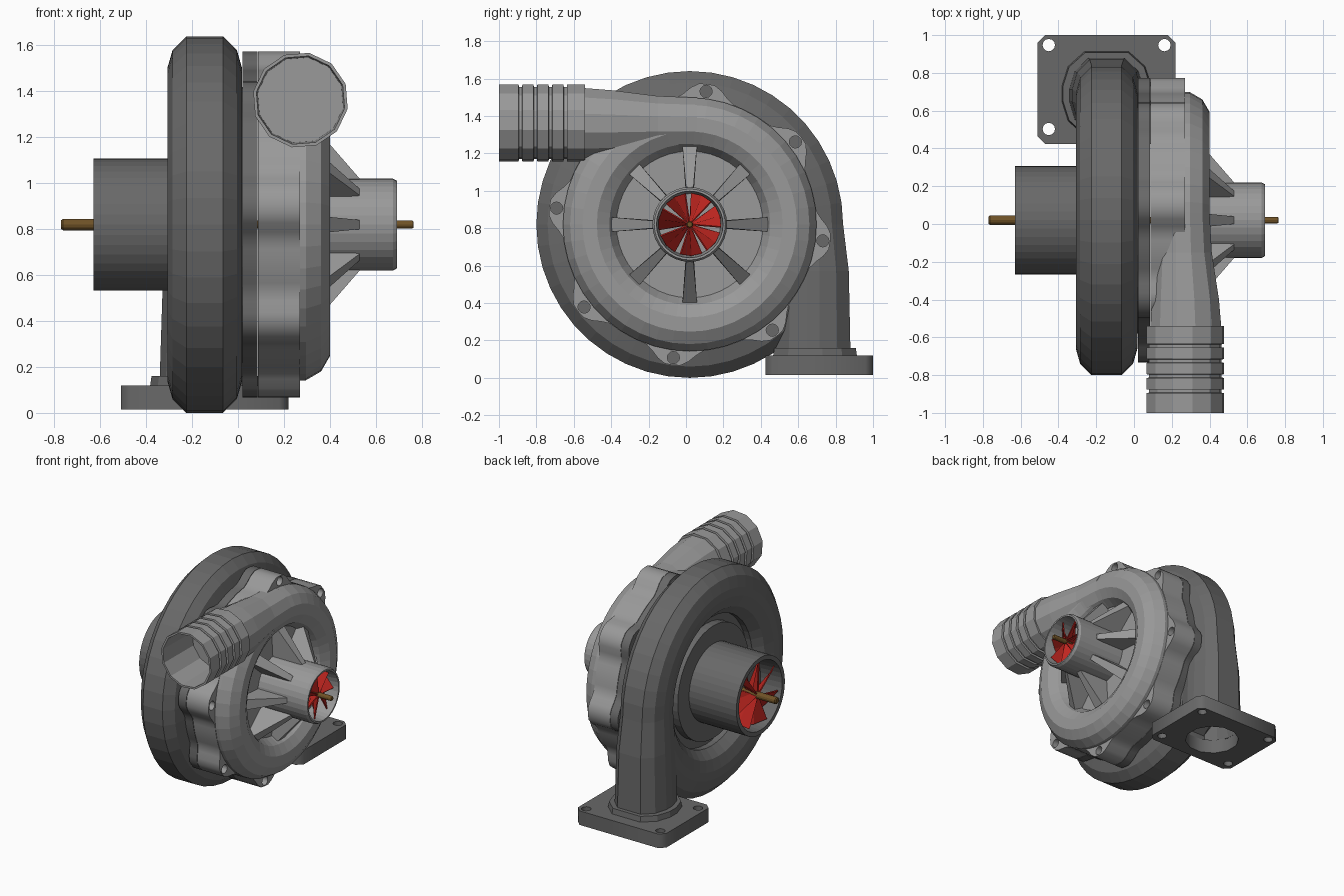
import bpy, bmesh
from math import sin, cos, pi, radians
from mathutils import Matrix, Vector

if "Cube" in bpy.data.objects:
    bpy.data.objects.remove(bpy.data.objects["Cube"])

CY, CZ = 0.02, 0.83                      # shaft axis runs along x through here


def material(name, rgb):
    m = bpy.data.materials.new(name)
    m.diffuse_color = (*rgb, 1)
    m.use_nodes = True
    m.node_tree.nodes["Principled BSDF"].inputs["Base Color"].default_value = m.diffuse_color
    return m


DARK = material("cast_iron", (0.14, 0.14, 0.14))
LIGHT = material("aluminium", (0.32, 0.32, 0.32))
RED = material("wheel_red", (0.55, 0.02, 0.015))
BROWN = material("shaft_bronze", (0.16, 0.085, 0.02))


def finish(name, bm, mat):
    bmesh.ops.remove_doubles(bm, verts=bm.verts, dist=1e-5)
    bmesh.ops.recalc_face_normals(bm, faces=bm.faces)
    me = bpy.data.meshes.new(name)
    bm.to_mesh(me)
    bm.free()
    me.materials.append(mat)
    ob = bpy.data.objects.new(name, me)
    bpy.context.collection.objects.link(ob)
    return ob


def skin(name, rings, mat, loop=False, caps=False):
    """Join equal rings of points with quads."""
    bm = bmesh.new()
    vs = [[bm.verts.new(p) for p in ring] for ring in rings]
    n, m = len(vs), len(vs[0])
    for i in range(n if loop else n - 1):
        a, b = vs[i], vs[(i + 1) % n]
        for j in range(m):
            k = (j + 1) % m
            bm.faces.new((a[j], a[k], b[k], b[j]))
    if caps:
        bm.faces.new(vs[0])
        bm.faces.new(vs[-1])
    return finish(name, bm, mat)


def lathe(name, profile, mat, segs=40):
    """Spin a closed (x, radius) profile about the shaft axis."""
    rings = []
    for i in range(segs):
        a = 2 * pi * i / segs
        rings.append([(x, CY + r * cos(a), CZ + r * sin(a)) for x, r in profile])
    return skin(name, rings, mat, loop=True)


def plate(name, outlines, lo, hi, mat, along_x=False):
    """Extruded flat plate; outlines after the first become holes."""
    cu = bpy.data.curves.new(name, 'CURVE')
    cu.dimensions, cu.fill_mode, cu.extrude = '2D', 'BOTH', (hi - lo) / 2
    for pts in outlines:
        s = cu.splines.new('POLY')
        s.points.add(len(pts) - 1)
        for q, (u, v) in zip(s.points, pts):
            q.co = (u, v, 0, 1)
        s.use_cyclic_u = True
    tmp = bpy.data.objects.new(name + "_outline", cu)
    bpy.context.collection.objects.link(tmp)
    bpy.context.view_layer.update()
    me = bpy.data.meshes.new_from_object(tmp.evaluated_get(bpy.context.evaluated_depsgraph_get()))
    bpy.data.objects.remove(tmp)
    me.transform(Matrix.Translation((0, 0, (lo + hi) / 2)))
    if along_x:
        me.transform(Matrix(((0, 0, 1, 0), (1, 0, 0, 0), (0, 1, 0, 0), (0, 0, 0, 1))))
    bm = bmesh.new()
    bm.from_mesh(me)
    return finish(name, bm, mat)


def circle(u, v, r, n=12, turn=0.0):
    return [(u + r * cos(2 * pi * i / n + turn), v + r * sin(2 * pi * i / n + turn)) for i in range(n)]


# Turbine scroll: faceted section spun round the shaft
TX, TR = -0.145, 0.65
quarter = [(0.163, 0.03), (0.14, 0.11), (0.08, 0.17)]
section = (quarter + [(-x, r) for x, r in quarter[::-1]]
           + [(-x, -r) for x, r in quarter] + [(x, -r) for x, r in quarter[::-1]])
lathe("turbine_scroll", [(TX + x, TR + r) for x, r in section], DARK, 44)

# Turbine inlet neck with collar and hollow mouth
neck = [(0.83, 1, 1, 0.67), (0.58, 1.12, 1.12, 0.68), (0.17, 1.2, 1.17, 0.68),
        (0.17, 1.42, 1.28, 0.69), (0.125, 1.46, 1.32, 0.69), (0.125, 1.12, 1.08, 0.69),
        (0.17, 1.08, 1.05, 0.68), (0.45, 1.0, 1.0, 0.68)]
skin("turbine_inlet_neck",
     [[(TX + x * sx, y + r * sy, z) for x, r in section] for z, sx, sy, y in neck], DARK, caps=True)

# Mounting flange with chamfered corners and bolt holes
fx, fy, ch = 0.365, 0.288, 0.04
corner = [(fx, fy - ch), (fx - ch, fy)]
rim = corner + [(-x, y) for x, y in corner[::-1]]
rim += [(-x, -y) for x, y in rim]
rim = [(TX + x, 0.712 + y) for x, y in rim]
holes = [circle(TX + sx * 0.306, 0.725 + sy * 0.222, 0.033) for sx in (-1, 1) for sy in (-1, 1)]
plate("inlet_flange", [rim, circle(TX, 0.69, 0.19, 12, pi / 12)] + holes, 0.025, 0.13, DARK)

# Turbine core and exhaust pipe
lathe("exhaust_pipe", [(-0.63, 0.287), (-0.63, 0.255), (-0.46, 0.245), (-0.46, 0), (0.03, 0),
                       (0.03, 0.6), (-0.18, 0.6), (-0.18, 0.42), (-0.24, 0.42), (-0.24, 0.287)], DARK)

# Lobed joint plates with eight bolt lobes
lobes = [83 + 45 * k for k in range(8)]
outline = []
for i in range(112):
    a = 83 + i * 360 / 112
    d = min(abs((a - 83) % 45), 45 - (a - 83) % 45)
    r = 0.68 + 0.077 * (0.5 + 0.5 * cos(pi * min(max(d - 2, 0) / 12, 1)))
    outline.append((CY + r * cos(radians(a)), CZ + r * sin(radians(a))))
bolts = [circle(CY + 0.717 * cos(radians(a)), CZ + 0.717 * sin(radians(a)), 0.033) for a in lobes]
plate("joint_plate_rear", [outline], 0.02, 0.085, DARK, True)
plate("joint_plate_front", [outline] + bolts, 0.088, 0.27, LIGHT, True)

# Compressor scroll
KX, KR, KT = 0.257, 0.535, 0.148
lathe("compressor_scroll", circle(KX, KR, KT, 12, pi / 12), LIGHT, 44)

# Compressor outlet duct widening towards the front
duct = [(0.06, 0.148, 0.257, 1.365), (-0.15, 0.155, 0.262, 1.367),
        (-0.4, 0.184, 0.272, 1.37), (-0.56, 0.195, 0.275, 1.372)]
skin("outlet_duct", [[(u, y, v) for u, v in circle(x, z, r, 12, pi / 12)] for y, r, x, z in duct],
     LIGHT, caps=True)

# Outlet hose coupler with four grooves and an open mouth
R = 0.209
coupler = [(-0.54, R)]
for y in (-0.645, -0.725, -0.805, -0.885):
    coupler += [(y + 0.01, R), (y + 0.008, R - 0.014), (y - 0.008, R - 0.014), (y - 0.01, R)]
coupler += [(-1.0, R), (-1.0, R - 0.014), (-0.66, R - 0.02)]
skin("outlet_coupler", [[(u, y, v) for u, v in circle(0.272, 1.372, r, 12, pi / 12 + 0.08)]
                        for y, r in coupler], LIGHT, caps=True)

# Compressor face disc and air intake pipe
lathe("compressor_face", [(0.2, 0), (0.29, 0), (0.29, 0.47), (0.2, 0.47)], LIGHT)
lathe("intake_pipe", [(0.25, 0.2), (0.675, 0.2), (0.693, 0.19), (0.693, 0.178),
                      (0.54, 0.165), (0.54, 0), (0.25, 0)], LIGHT, 32)

# Eight wedge ribs bracing the intake pipe
bm = bmesh.new()
for k in range(8):
    rot = Matrix.Rotation(k * pi / 4, 4, 'X')
    sides = []
    for s in (-1, 1):
        pts = [(0.28, 0.15, s * 0.02), (0.53, 0.15, s * 0.02), (0.53, 0.2, s * 0.02),
               (0.33, 0.43, s * 0.04), (0.28, 0.43, s * 0.04)]
        sides.append([bm.verts.new(rot @ Vector(p) + Vector((0, CY, CZ))) for p in pts])
    a, b = sides
    bm.faces.new(a)
    bm.faces.new(b)
    for j in range(5):
        bm.faces.new((a[j], a[(j + 1) % 5], b[(j + 1) % 5], b[j]))
finish("intake_ribs", bm, LIGHT)


# Bladed wheels: pitched blades round the shaft
def wheel(name, x_tip, x_root, radius, count, phase):
    bm = bmesh.new()
    for k in range(count):
        a0 = phase + 2 * pi * k / count
        grid = []
        for t in (0, 0.5, 1):
            a = a0 + t * radians(40)
            x = x_tip + (x_root - x_tip) * t
            grid.append([bm.verts.new((x, CY + r * cos(a), CZ + r * sin(a))) for r in (0.015, radius)])
        for p, q in zip(grid, grid[1:]):
            bm.faces.new((p[0], p[1], q[1], q[0]))
    ob = finish(name, bm, RED)
    mod = ob.modifiers.new("thickness", 'SOLIDIFY')
    mod.thickness, mod.offset = 0.008, 0


wheel("compressor_wheel", 0.655, 0.57, 0.168, 7, radians(98))
wheel("turbine_wheel", -0.61, -0.51, 0.238, 7, radians(90))

# Shaft with chamfered ends
lathe("shaft", [(-0.77, 0), (-0.77, 0.019), (-0.762, 0.025), (-0.4, 0.025), (-0.4, 0.018),
                (0.758, 0.018), (0.765, 0.013), (0.765, 0)], BROWN, 12)

# Lowest point rests on z = 0
bpy.context.view_layer.update()
low = min((o.matrix_world @ v.co).z for o in bpy.data.objects for v in o.data.vertices)
for o in bpy.data.objects:
    o.location.z -= low
